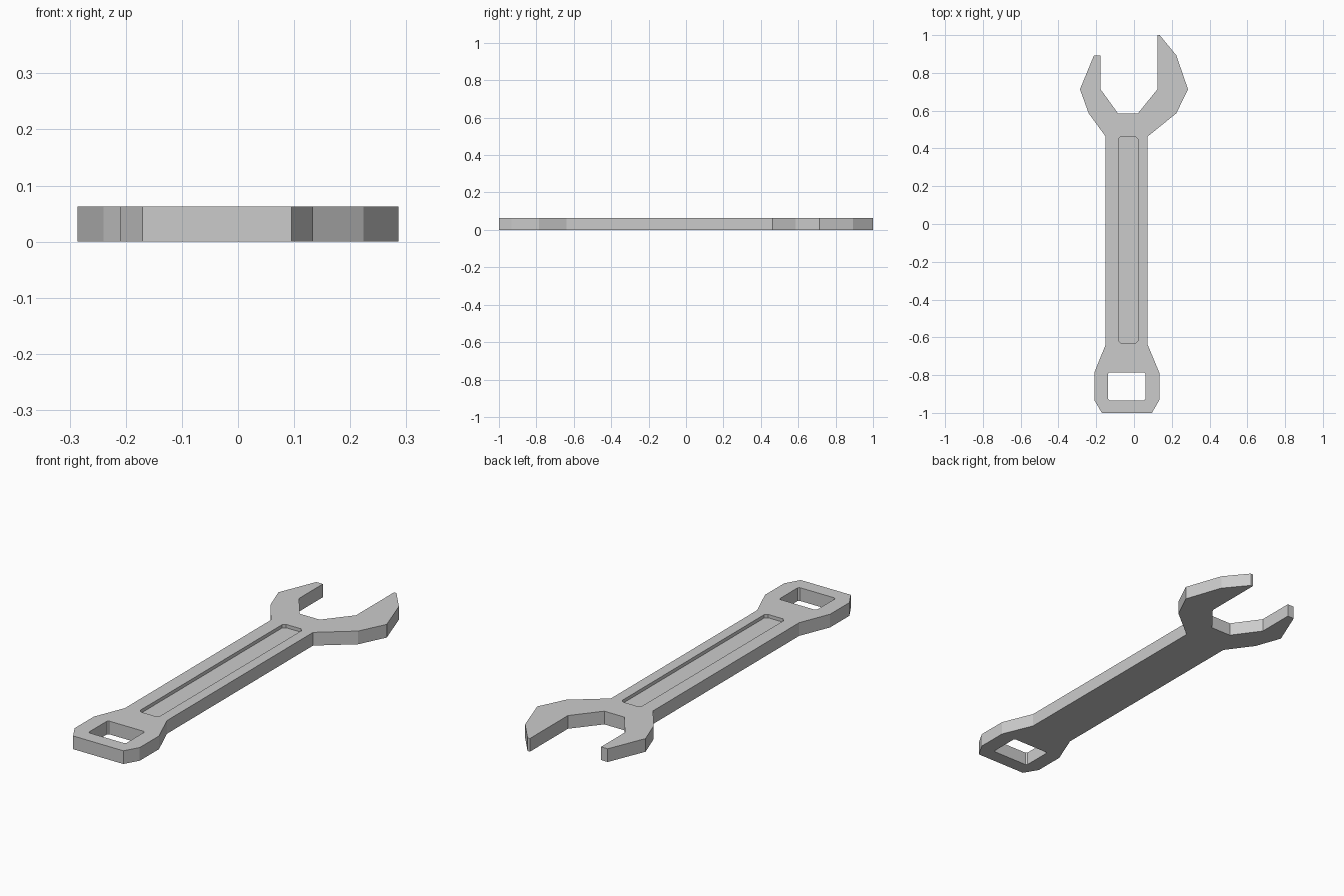
import bpy, bmesh

if "Cube" in bpy.data.objects:
    bpy.data.objects.remove(bpy.data.objects["Cube"])

THICK = 0.063
GROOVE_DEPTH = 0.016


def prism(name, pts, z0, z1):
    """Extrude a closed xy outline from z0 to z1."""
    bm = bmesh.new()
    face = bm.faces.new([bm.verts.new((x, y, z0)) for x, y in pts])
    ext = bmesh.ops.extrude_face_region(bm, geom=[face])
    top = [v for v in ext["geom"] if isinstance(v, bmesh.types.BMVert)]
    bmesh.ops.translate(bm, verts=top, vec=(0, 0, z1 - z0))
    bmesh.ops.recalc_face_normals(bm, faces=bm.faces)
    mesh = bpy.data.meshes.new(name)
    bm.to_mesh(mesh)
    bm.free()
    obj = bpy.data.objects.new(name, mesh)
    bpy.context.collection.objects.link(obj)
    return obj


def clipped_rect(x0, x1, y0, y1, c):
    """Rectangle with its corners cut off by c."""
    return [(x0 + c, y0), (x1 - c, y0), (x1, y0 + c), (x1, y1 - c),
            (x1 - c, y1), (x0 + c, y1), (x0, y1 - c), (x0, y0 + c)]


def cut(target, cutter):
    cutter.hide_render = True
    cutter.hide_set(True)
    mod = target.modifiers.new(cutter.name, 'BOOLEAN')
    mod.operation = 'DIFFERENCE'
    mod.solver = 'EXACT'
    mod.object = cutter


# Wrench body: the open jaw, then the right side, box end and left side
jaw = [(-0.212, 0.893), (-0.177, 0.893), (-0.177, 0.713), (-0.085, 0.586),
       (0.021, 0.586), (0.124, 0.713), (0.124, 1.0), (0.136, 1.0)]
right_side = [(0.224, 0.893), (0.286, 0.713), (0.224, 0.586), (0.072, 0.463),
              (0.072, -0.638)]
box_end = [(0.134, -0.787), (0.134, -0.932), (0.095, -1.0),
           (-0.17, -1.0), (-0.21, -0.932), (-0.21, -0.787)]
left_side = [(-0.15, -0.638), (-0.15, 0.463), (-0.24, 0.586), (-0.286, 0.713)]
wrench = prism("wrench", jaw + right_side + box_end + left_side, 0, THICK)

# Through hole in the box end
cut(wrench, prism("hole_cutter",
                  clipped_rect(-0.137, 0.06, -0.934, -0.786, 0.007), -0.1, 0.2))

# Shallow groove along the top of the handle
cut(wrench, prism("groove_cutter",
                  clipped_rect(-0.083, 0.021, -0.631, 0.463, 0.013),
                  THICK - GROOVE_DEPTH, 0.2))
